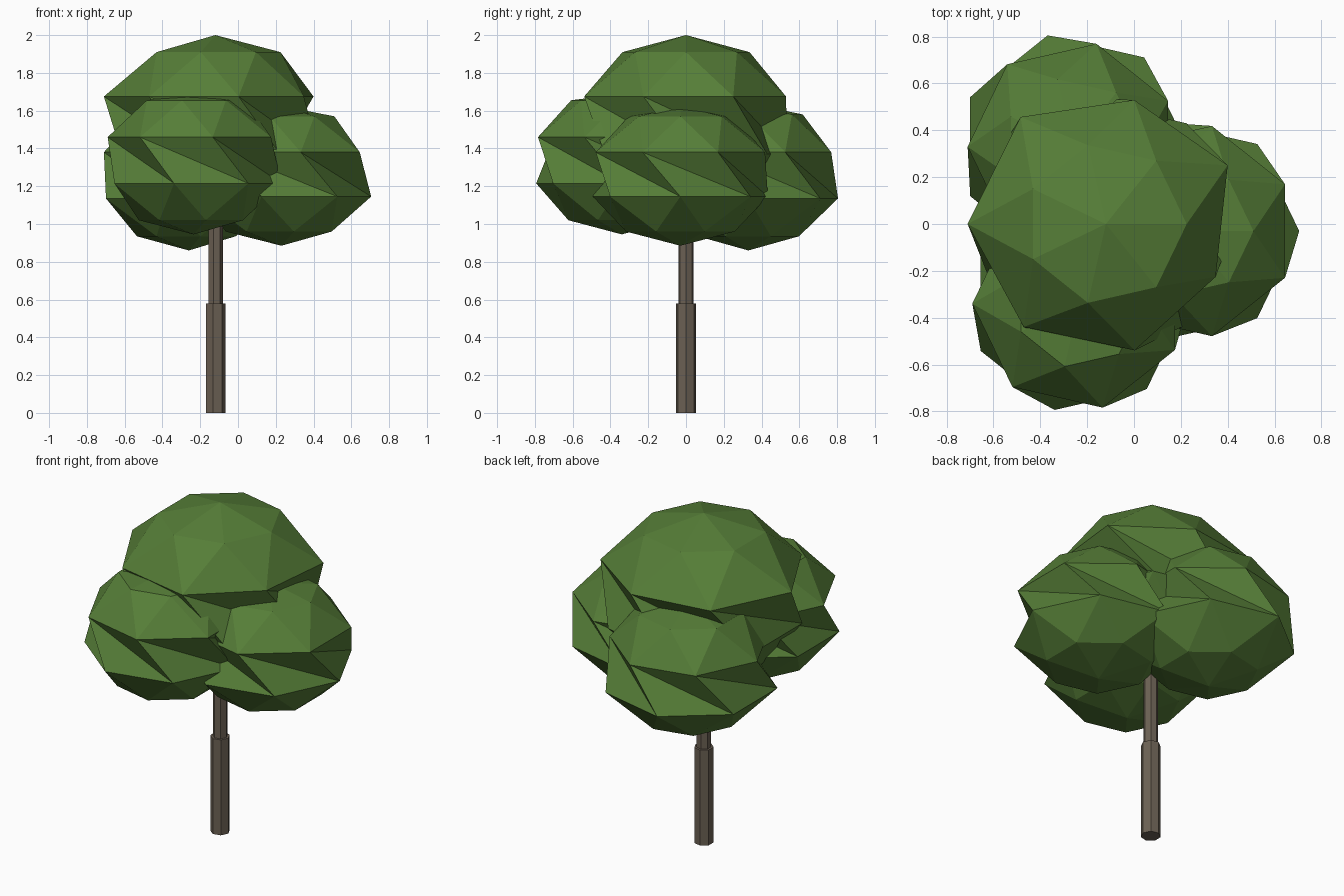
import bpy
import bmesh
from math import cos, sin, pi

cube = bpy.data.objects.get("Cube")
if cube:
    bpy.data.objects.remove(cube, do_unlink=True)

SIDES = 7
STEP = 2 * pi / SIDES
TRUNK_X = -0.12


def make_material(name, rgb):
    mat = bpy.data.materials.new(name)
    mat.use_nodes = True
    colour = (*rgb, 1)
    mat.diffuse_color = colour
    bsdf = mat.node_tree.nodes["Principled BSDF"]
    bsdf.inputs["Base Color"].default_value = colour
    bsdf.inputs["Roughness"].default_value = 0.9
    return mat


leaf_green = make_material("leaf green", (0.093, 0.209, 0.039))
bark_brown = make_material("bark brown", (0.15, 0.12, 0.089))


def finish(bm, name, mat):
    bmesh.ops.recalc_face_normals(bm, faces=bm.faces)
    mesh = bpy.data.meshes.new(name)
    bm.to_mesh(mesh)
    bm.free()
    mesh.materials.append(mat)
    obj = bpy.data.objects.new(name, mesh)
    bpy.context.collection.objects.link(obj)


def ring(bm, x, y, z, radii, phase=0):
    if not isinstance(radii, list):
        radii = [radii] * SIDES
    return [bm.verts.new((x + r * cos((i + phase) * STEP),
                          y + r * sin((i + phase) * STEP), z))
            for i, r in enumerate(radii)]


def leaf_clump(name, x, y, top, bottom, levels):
    """Staggered seven-sided ball with a twisted, creased middle band."""
    bm = bmesh.new()
    a, b, c, d = [ring(bm, x, y, z, r, 0.5 * (k % 2))
                  for k, (z, r) in enumerate(levels)]
    tip = bm.verts.new((x, y, top))
    base = bm.verts.new((x, y, bottom))
    for i in range(SIDES):
        j, k = (i + 1) % SIDES, (i + 2) % SIDES
        for tri in ((tip, a[i], a[j]),
                    (a[i], b[i], a[j]), (b[i], b[j], a[j]),
                    (b[i], c[j], c[k]), (b[i], c[k], b[j]),
                    (c[i], d[i], c[j]), (d[i], d[j], c[j]),
                    (d[i], base, d[j])):
            bm.faces.new(tri)
    finish(bm, name, leaf_green)


def trunk_part(name, low, high, radius):
    bm = bmesh.new()
    lower = ring(bm, TRUNK_X, 0, low, radius)
    upper = ring(bm, TRUNK_X, 0, high, radius)
    bm.faces.new(lower)
    bm.faces.new(upper)
    for i in range(SIDES):
        j = (i + 1) % SIDES
        bm.faces.new((lower[i], lower[j], upper[j], upper[i]))
    finish(bm, name, bark_brown)


# Trunk in two thicknesses
trunk_part("lower_trunk", 0, 0.58, 0.055)
trunk_part("upper_trunk", 0.58, 1.25, 0.041)

# Foliage: crown above three clumps
leaf_clump("crown_leaves", TRUNK_X, 0, 2.0, 1.05,
           [(1.91, 0.345),
            (1.675, [0.577, 0.543, 0.584, 0.59, 0.562, 0.553, 0.52]),
            (1.37, 0.55), (1.14, 0.35)])
leaf_clump("left_leaves", 0.23, -0.03, 1.625, 0.885,
           [(1.57, 0.28), (1.38, 0.46), (1.145, 0.475), (0.96, 0.295)])
leaf_clump("front_leaves", -0.235, -0.34, 1.69, 0.945,
           [(1.655, 0.275), (1.46, 0.455), (1.215, 0.465), (1.02, 0.29)])
leaf_clump("back_leaves", -0.26, 0.33, 1.64, 0.86,
           [(1.58, 0.295), (1.38, 0.45), (1.135, 0.487), (0.935, 0.275)])
